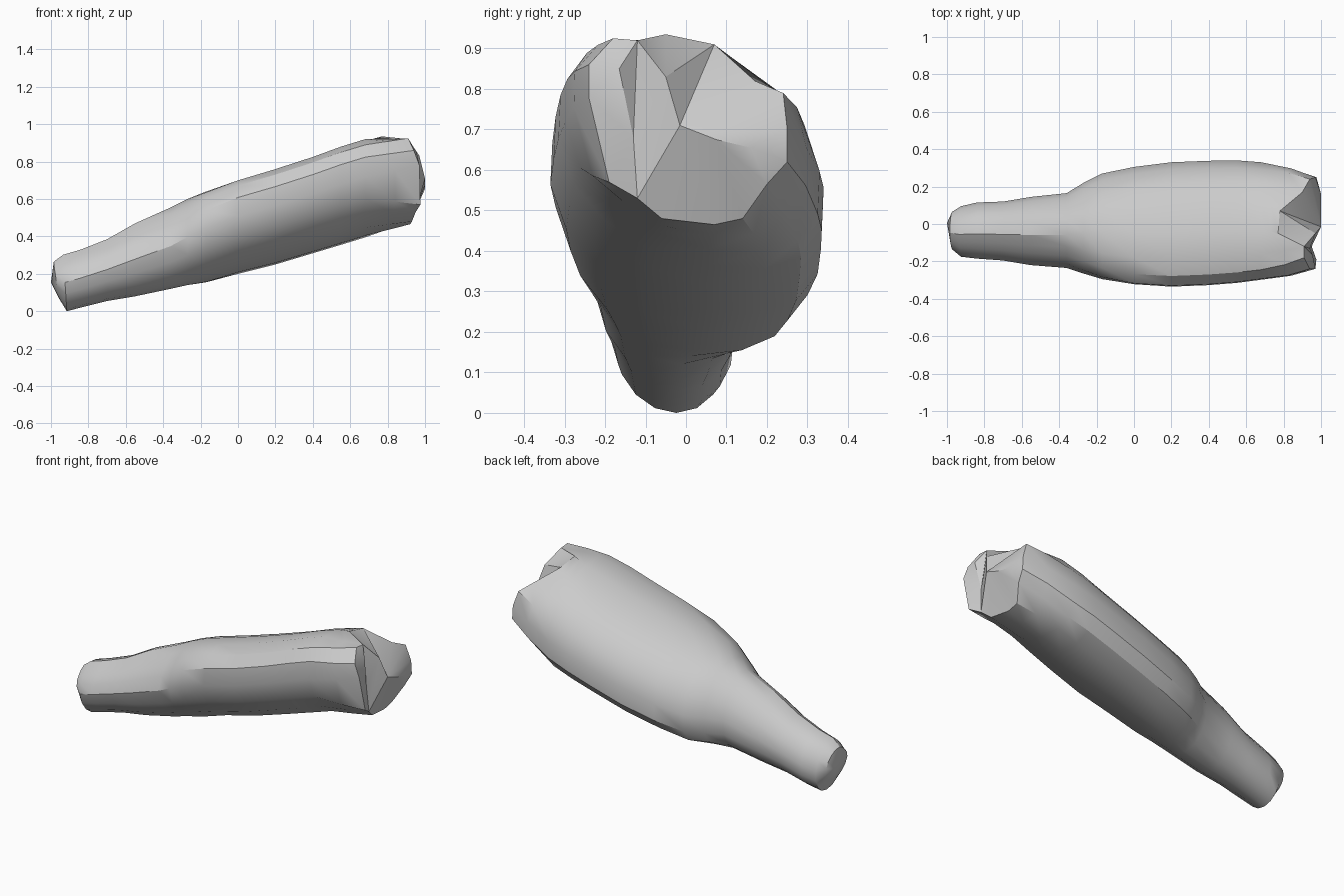
import bpy, bmesh, math
from mathutils import Vector

cube = bpy.data.objects.get("Cube")
if cube:
    bpy.data.objects.remove(cube)
SIDES = 16

grey = bpy.data.materials.new("plain grey")
grey.use_nodes = True
grey.diffuse_color = (0.6, 0.6, 0.6, 1)
grey.node_tree.nodes["Principled BSDF"].inputs["Base Color"].default_value = (0.6, 0.6, 0.6, 1)

# Body sections: x, low y, high y, low z, high z
SECTIONS = [
    (-.84, -.185, .115, .02, .33), (-.70, -.195, .12, .055, .385),
    (-.55, -.22, .145, .08, .47), (-.36, -.235, .165, .12, .555),
    (-.27, -.265, .22, .14, .60), (-.17, -.295, .27, .155, .64),
    (0, -.322, .305, .20, .70), (.20, -.335, .33, .25, .76),
    (.40, -.327, .338, .31, .825), (.55, -.315, .34, .355, .88),
    (.68, -.298, .33, .395, .92)]

# Broken rim at the wide end, anticlockwise from the +y side
RIM = [(.97, .25, .70), (.94, .24, .79), (.90, .17, .82), (.78, .07, .91),
       (.77, -.05, .935), (.91, -.12, .92), (.91, -.18, .925), (.94, -.24, .86),
       (.97, -.24, .78), (.975, -.19, .57), (.95, -.12, .53), (.93, -.06, .48),
       (.92, .07, .465), (.92, .14, .48), (.96, .20, .565), (.975, .25, .62)]
# Raised and sunken points inside the rim
INNER = [(1, -.015, .71), (1, .075, .675), (1, .16, .655),
         (.97, -.05, .83), (.94, -.13, .68), (.955, -.165, .85)]

bm = bmesh.new()


def power(v, e):
    return math.copysign(abs(v) ** e, v)


def fit(values, low, high):
    a, b = min(values), max(values)
    return [low + (v - a) / (b - a) * (high - low) for v in values]


def section(x, y0, y1, z0, z1, lean=0.0):
    """Lopsided ring; the narrow part is dented on its upper -y side."""
    wide = min(max((x + .4) / .3, 0), 1)
    e = 1 - .13 * wide
    angles = [math.tau * i / SIDES for i in range(SIDES)]
    ys, zs = [], []
    for a in angles:
        dent = 1 - .18 * (1 - wide) * max(0, math.cos(2 * (a - 2.25))) * (1 < a < 3.2)
        y = power(math.cos(a), e) * dent
        z = power(math.sin(a), e) * dent
        ys.append(y - .12 * z)
        zs.append(z - .24 * wide * y)
    return [bm.verts.new((x - lean * math.sin(a), y, z))
            for a, y, z in zip(angles, fit(ys, y0, y1), fit(zs, z0, z1))]


def bridge(a, b):
    for i in range(SIDES):
        j = (i + 1) % SIDES
        bm.faces.new((a[i], a[j], b[j], b[i]))


# Narrow blunt end, leaning back at the bottom
tip = section(-.973, -.135, .065, .075, .265, .012)
rings = [tip, section(-.925, -.175, .095, 0, .302, .01)]
rings += [section(*s) for s in SECTIONS]

# Rounded shoulder running into the rim
shoulder = []
for v, r in zip(rings[-1], RIM):
    p = v.co.lerp(Vector(r), .55)
    p.y *= 1.04
    shoulder.append(bm.verts.new(p))
rim = [bm.verts.new(p) for p in RIM]
rings += [shoulder, rim]
for a, b in zip(rings, rings[1:]):
    bridge(a, b)

# Narrow end cap with a shallow point
point = bm.verts.new((-1, .005, .155))
for i in range(SIDES):
    bm.faces.new((tip[(i + 1) % SIDES], tip[i], point))

# Faceted cap on the wide end
A, B, C, D, E, F = [bm.verts.new(p) for p in INNER]
R = rim
cap = [(A, B, C, R[0]), (A, R[0], R[1], R[2]), (A, R[2], R[3]),
       (A, R[3], D), (R[3], R[4], D), (R[4], R[5], D), (D, R[5], E),
       (E, R[5], F), (F, R[5], R[6]), (F, R[6], R[7]), (F, R[7], R[8], E),
       (E, R[8], R[9]), (E, R[9], R[10]), (D, E, R[10]),
       (A, D, R[10]), (A, R[10], R[11]), (A, R[11], R[12], B),
       (B, R[12], R[13]), (B, R[13], R[14], C), (C, R[14], R[15], R[0])]
for f in cap:
    bm.faces.new(f)
bmesh.ops.recalc_face_normals(bm, faces=bm.faces)

mesh = bpy.data.meshes.new("tapered_body")
bm.to_mesh(mesh)
bm.free()
mesh.materials.append(grey)
body = bpy.data.objects.new("tapered_body", mesh)
bpy.context.collection.objects.link(body)
bpy.context.view_layer.objects.active = body
body.select_set(True)
bpy.ops.object.shade_smooth_by_angle(angle=math.radians(30))
